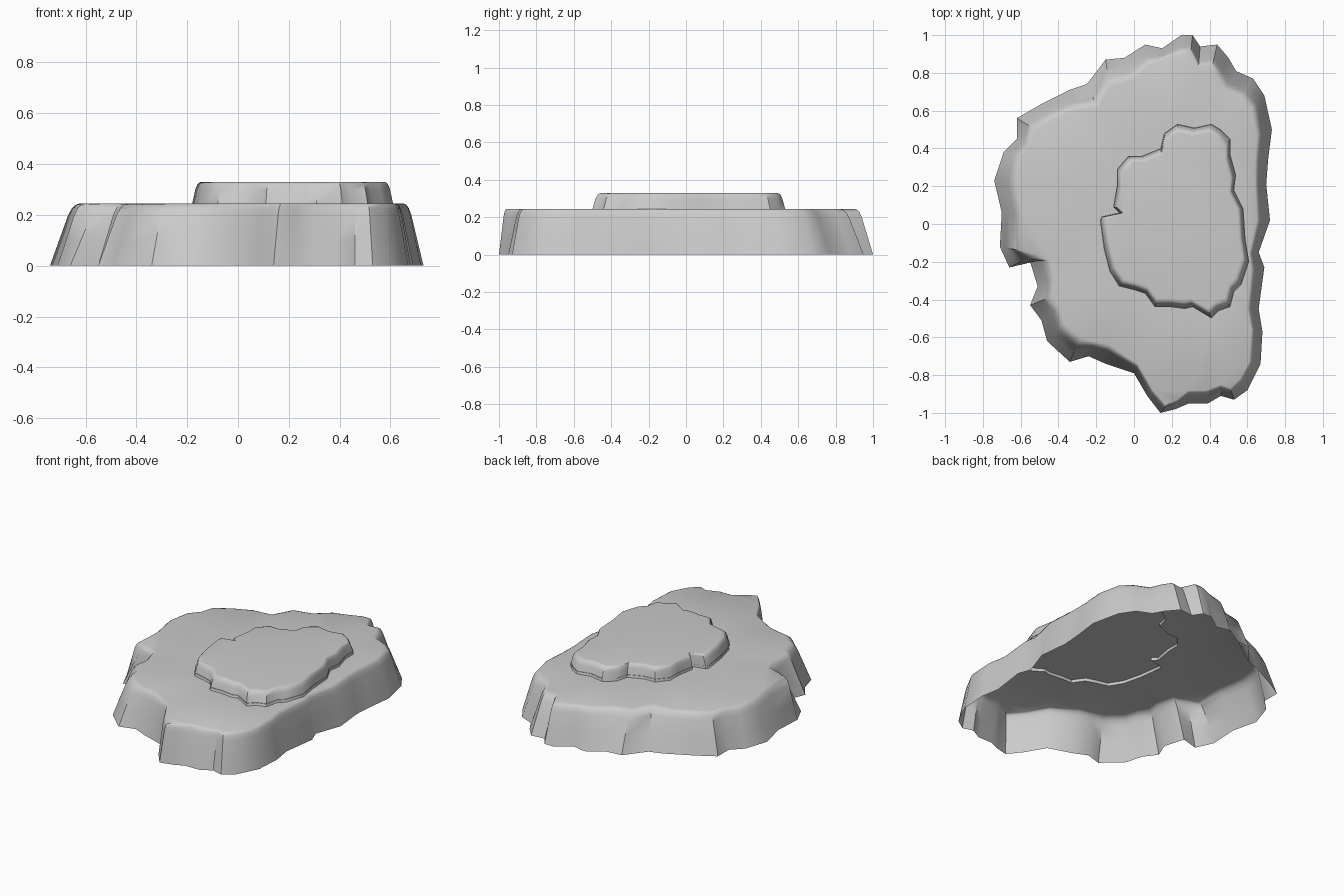
import bpy
import bmesh
import math
from mathutils import Vector

default_cube = bpy.data.objects.get("Cube")
if default_cube:
    bpy.data.objects.remove(default_cube, do_unlink=True)


def make_material(name, colour):
    material = bpy.data.materials.new(name)
    material.use_nodes = True
    material.diffuse_color = colour
    shader = material.node_tree.nodes["Principled BSDF"]
    shader.inputs["Base Color"].default_value = colour
    return material


def to_points(hundredths):
    return [Vector((x / 100, y / 100)) for x, y in hundredths]


def add_ring(bm, outer, inner, blend, height):
    """Add one closed ring of vertices between two matching outlines."""
    return [bm.verts.new((*a.lerp(b, blend), height)) for a, b in zip(outer, inner)]


def connect_loop(bm, ring):
    """Return the edges joining a ring, creating any that are missing."""
    edges = []
    for a, b in zip(ring, ring[1:] + ring[:1]):
        edges.append(bm.edges.get((a, b)) or bm.edges.new((a, b)))
    return edges


def fill_level(bm, edges, facing):
    """Fill level edge loops with faces that look up (1) or down (-1)."""
    filled = bmesh.ops.triangle_fill(bm, edges=edges, use_beauty=True)
    faces = [f for f in filled["geom"] if isinstance(f, bmesh.types.BMFace)]
    for face in faces:
        face.normal_update()
        if face.normal.z * facing < 0:
            face.normal_flip()


def build_terrace(name, foot, crest, profile, material, hole=None, floor=None):
    """Loft a rock terrace and cap it, with an optional hole or inner floor."""
    bm = bmesh.new()
    rings = [add_ring(bm, foot, crest, blend, height) for blend, height in profile]
    for lower, upper in zip(rings, rings[1:]):
        for i in range(len(lower)):
            j = (i + 1) % len(lower)
            # Outlines run clockwise or not, so wind the walls to face outward
            quad = (lower[i], lower[j], upper[j], upper[i])
            bm.faces.new(quad if is_anticlockwise(foot) else quad[::-1])

    # Flat cap with an optional opening under the next terrace
    cap_edges = connect_loop(bm, rings[-1])
    if hole:
        opening = add_ring(bm, hole, hole, 0, profile[-1][1])
        cap_edges += connect_loop(bm, opening)
    fill_level(bm, cap_edges, 1)

    # Shallow recessed underside
    if floor:
        fill_level(bm, connect_loop(bm, add_ring(bm, foot, foot, 0, floor)), -1)

    mesh = bpy.data.meshes.new(name)
    bm.to_mesh(mesh)
    bm.free()
    mesh.materials.append(material)
    terrace = bpy.data.objects.new(name, mesh)
    bpy.context.collection.objects.link(terrace)

    # Soft shoulders, crisp rock creases
    bpy.ops.object.select_all(action="DESELECT")
    terrace.select_set(True)
    bpy.context.view_layer.objects.active = terrace
    bpy.ops.object.shade_smooth_by_angle(angle=math.radians(42))


def is_anticlockwise(outline):
    return sum(a.x * b.y - a.y * b.x for a, b in zip(outline, outline[1:] + outline[:1])) > 0


stone = make_material("stone grey", (0.6, 0.6, 0.6, 1))

# Ground outline of the lower terrace, clockwise from the left-hand notch
lower_foot = to_points([
    (-71, -12), (-70, 6), (-74, 23), (-69, 38), (-62, 45), (-62, 56),
    (-50, 63), (-34, 71), (-25, 74), (-15, 87), (-5, 88), (6, 95),
    (15, 93), (25, 100), (31, 100), (35, 94), (44, 95), (50, 88),
    (54, 81), (63, 77), (69, 68), (73, 50), (71, 34), (70, 21),
    (72, 2), (66, -15), (69, -23), (66, -45), (68, -57), (67, -74),
    (60, -88), (53, -93), (46, -91), (39, -95), (29, -95), (22, -98),
    (14, -100), (7, -91), (0, -79), (-15, -74), (-24, -70), (-34, -73),
    (-46, -62), (-49, -51), (-55, -43), (-51, -33), (-55, -20), (-66, -23),
])

# Matching outline of its flat top
lower_crest = to_points([
    (-60, -14), (-59, 5), (-62, 23), (-60, 36), (-55, 42), (-52, 50),
    (-42, 56), (-32, 60), (-19, 61), (-13, 73), (-1, 76), (8, 84),
    (16, 87), (25, 90), (30, 90), (34, 81), (41, 82), (44, 77),
    (47, 70), (56, 66), (62, 61), (65, 47), (64, 33), (64, 21),
    (65, 2), (61, -16), (62, -24), (60, -45), (62, -56), (61, -73),
    (56, -82), (51, -87), (46, -85), (38, -88), (29, -88), (23, -93),
    (17, -96), (10, -88), (2, -74), (-13, -64), (-22, -62), (-28, -60),
    (-37, -52), (-39, -44), (-43, -38), (-42, -30), (-45, -19), (-52, -16),
])

# Outline of the small upper terrace
upper_foot = to_points([
    (-18, 2), (-16, -13), (-13, -25), (-8, -33), (0, -35), (6, -37),
    (11, -44), (19, -44), (27, -45), (31, -44), (41, -50), (45, -46),
    (51, -44), (53, -36), (57, -32), (61, -20), (59, -8), (58, 8),
    (53, 18), (54, 26), (51, 37), (51, 45), (46, 50), (41, 53),
    (32, 51), (23, 53), (16, 48), (14, 40), (4, 36), (-3, 36),
    (-9, 29), (-9, 21), (-11, 9), (-8, 6), (-17, 4),
])
centre = Vector((0.22, 0.04))
upper_crest = [point.lerp(centre, 0.1) for point in upper_foot]

# Each profile pairs the inward blend with a height
lower_profile = [(0, 0), (0.3, 0.1), (0.6, 0.2), (0.72, 0.226), (0.85, 0.24), (1, 0.245)]
upper_profile = [(0, 0.245), (0.3, 0.3), (0.5, 0.32), (0.7, 0.328), (1, 0.33)]

build_terrace("lower_terrace", lower_foot, lower_crest, lower_profile, stone, hole=upper_foot)
build_terrace("upper_terrace", upper_foot, upper_crest, upper_profile, stone, floor=0.262)
